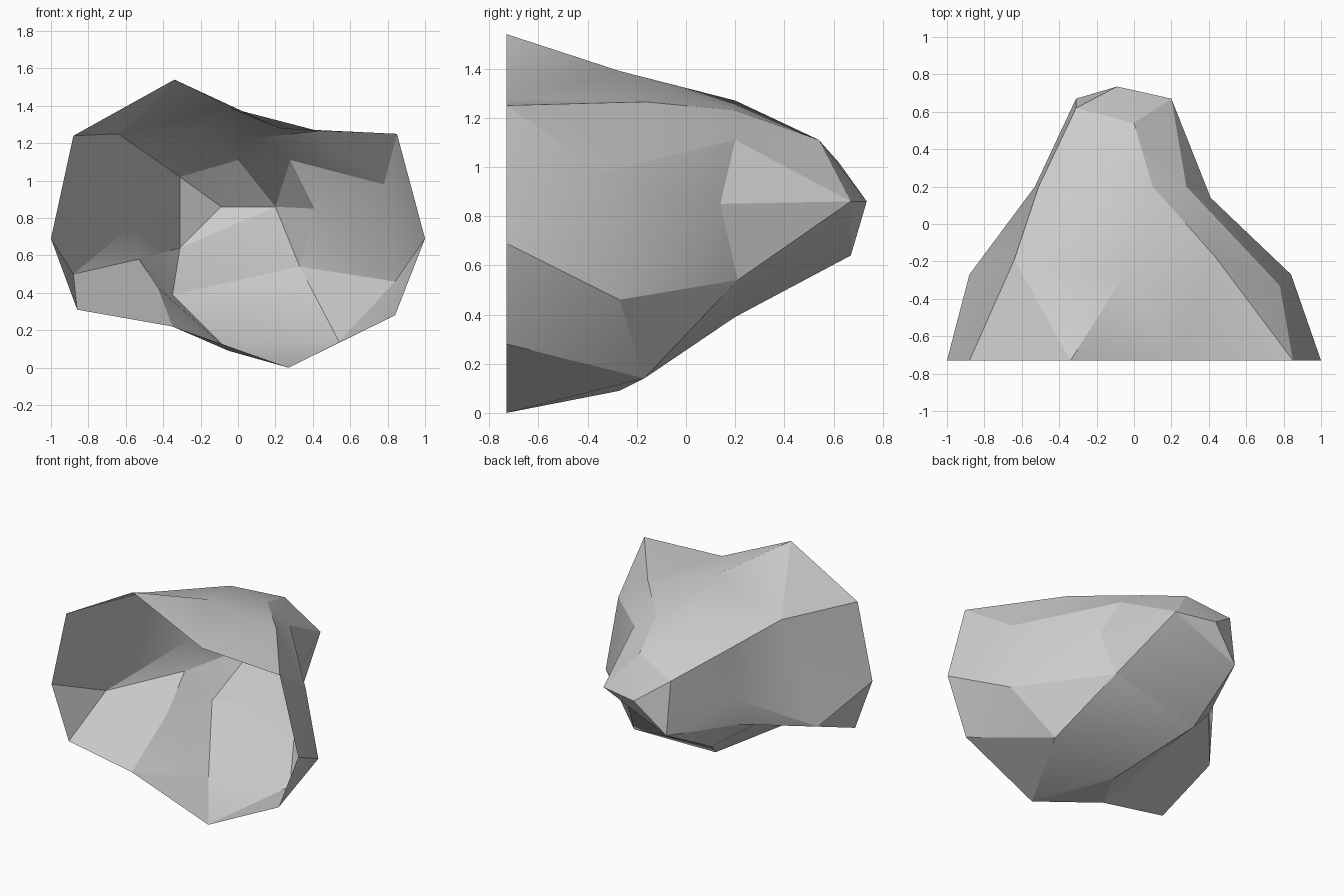
import bpy
import bmesh
import math

cube = bpy.data.objects.get("Cube")
if cube:
    bpy.data.objects.remove(cube, do_unlink=True)

# Stone colour
stone = bpy.data.materials.new("grey stone")
stone.use_nodes = True
grey = (0.6, 0.6, 0.6, 1)
stone.diffuse_color = grey
stone.node_tree.nodes["Principled BSDF"].inputs["Base Color"].default_value = grey

bm = bmesh.new()


def ring(*points):
    """Add a loop of vertices, clockwise as seen from the front."""
    return [bm.verts.new(p) for p in points]


def bridge(outer, inner, steps):
    """Join two loops with triangles; each step advances the Outer or Inner loop."""
    i = j = 0
    for step in steps:
        a, b = outer[i % len(outer)], inner[j % len(inner)]
        if step == "O":
            i += 1
            bm.faces.new((a, outer[i % len(outer)], b))
        else:
            j += 1
            bm.faces.new((a, inner[j % len(inner)], b))


# Open mouth of the cave
front = -0.73
mouth = ring((-.88, front, 1.24), (-.34, front, 1.54), (.22, front, 1.28),
             (.85, front, 1.25), (1, front, .69), (.84, front, .28),
             (.27, front, 0), (-.35, front, .22), (-.86, front, .31),
             (-1, front, .69))

# Chamber
chamber = ring((-.64, -.19, 1.25), (-.05, -.27, 1.39), (.43, -.17, 1.265),
               (.78, -.33, .98), (.84, -.27, .46), (.54, -.17, .14),
               (-.05, -.27, .09), (-.43, -.2, .43), (-.88, -.27, .5))

# Narrow throat
throat = ring((-.51, .2, 1.16), (-.2, .2, 1.27), (.1, .2, 1.23),
              (.28, .2, 1.11), (.41, .14, .85), (.33, .21, .54),
              (-.35, .2, .39), (-.53, .14, .58), (-.53, .2, .79))

# Closed back end
back = ring((-.31, .62, 1.02), (0, .54, 1.11), (.2, .67, .86), (-.31, .67, .64))
tip = ring((-.09, .735, .86))

bridge(mouth, chamber, "OIOIOIOIOIOIOIOIOIO")
bridge(chamber, throat, "IOIOIOIOIOIOOIOIOI")
bridge(throat, back, "OIOOIOOIOOOIO")
bridge(back, tip, "OOOO")

# Cave shell object
mesh = bpy.data.meshes.new("cave_shell")
bm.to_mesh(mesh)
bm.free()
mesh.materials.append(stone)
cave = bpy.data.objects.new("cave_shell", mesh)
bpy.context.collection.objects.link(cave)

# Soft facets with hard creases
bpy.ops.object.select_all(action="DESELECT")
cave.select_set(True)
bpy.context.view_layer.objects.active = cave
bpy.ops.object.shade_smooth_by_angle(angle=math.radians(20))
